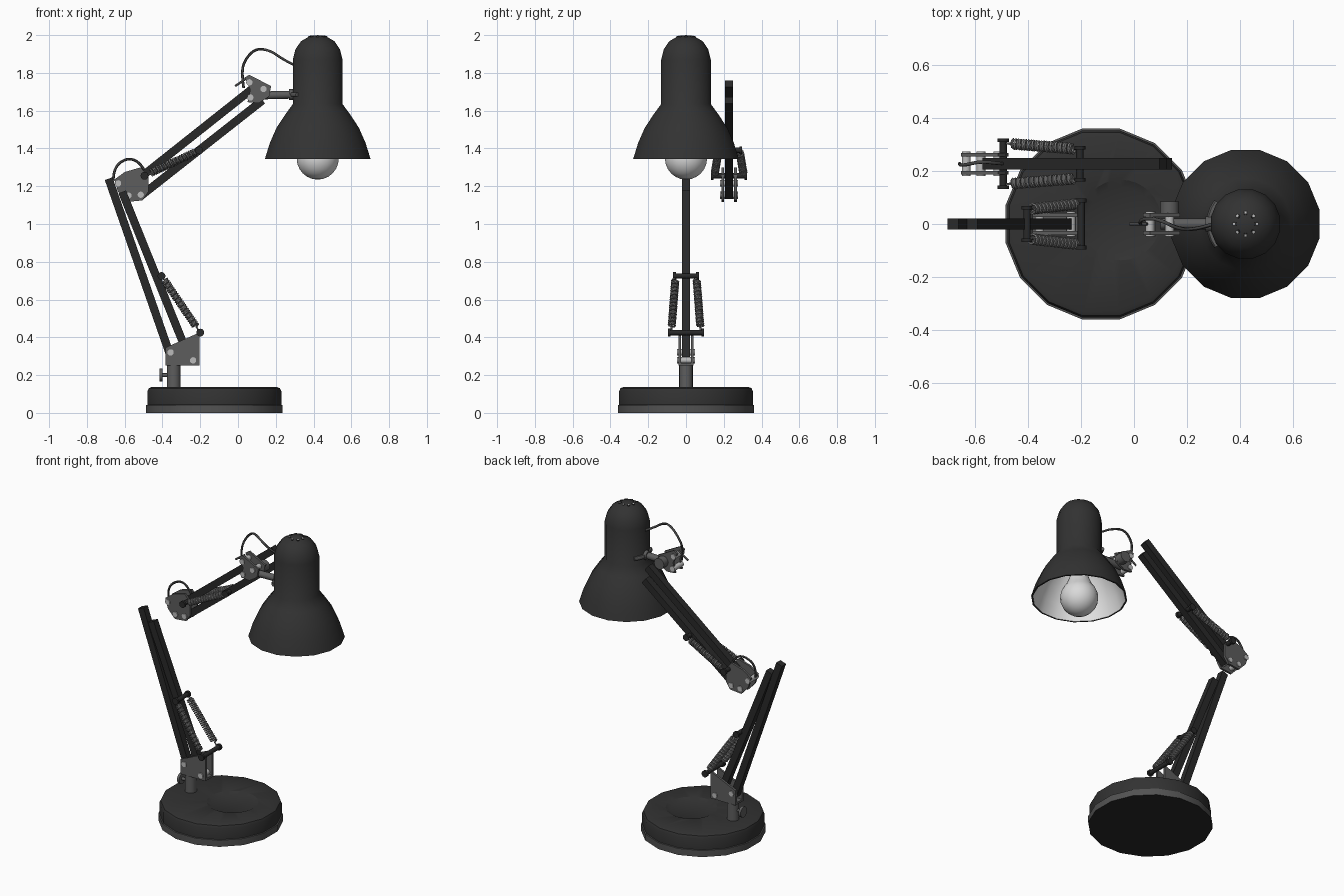
import bpy, bmesh, math
from mathutils import Vector, Matrix

cube = bpy.data.objects.get("Cube")
if cube:
    bpy.data.objects.remove(cube, do_unlink=True)


def material(name, v):
    m = bpy.data.materials.new(name)
    m.use_nodes = True
    colour = (v, v, v, 1)
    m.diffuse_color = colour
    m.node_tree.nodes["Principled BSDF"].inputs["Base Color"].default_value = colour
    return m


BLACK = material("black paint", 0.032)
BAR = material("black arm", 0.022)
GREY = material("grey metal", 0.11)
RIM = material("rim grey", 0.085)
SPRING = material("spring steel", 0.2)
BOLT = material("light bolt", 0.5)
CABLE = material("cable grey", 0.06)
WHITE = material("white enamel", 0.8)
GLASS = material("bulb glass", 0.7)

ARM_Y = 0.228


def finish(name, bm, mats, angle=40):
    bmesh.ops.recalc_face_normals(bm, faces=bm.faces)
    me = bpy.data.meshes.new(name)
    bm.to_mesh(me)
    bm.free()
    for m in mats:
        me.materials.append(m)
    ob = bpy.data.objects.new(name, me)
    bpy.context.collection.objects.link(ob)
    smooth(ob, angle)
    return ob


def smooth(ob, angle):
    bpy.ops.object.select_all(action='DESELECT')
    ob.select_set(True)
    bpy.context.view_layer.objects.active = ob
    bpy.ops.object.shade_smooth_by_angle(angle=math.radians(angle))


def lathe(name, profile, centre, mats, pick=lambda i: 0, sides=16):
    """Spin an (r, z) profile; sides sit flat towards the axes."""
    bm = bmesh.new()
    rings = []
    for r, z in profile:
        if r == 0:
            rings.append([bm.verts.new((centre[0], centre[1], z))])
            continue
        ring = []
        for k in range(sides):
            a = 2 * math.pi * (k + 0.5) / sides
            ring.append(bm.verts.new((centre[0] + r * math.cos(a), centre[1] + r * math.sin(a), z)))
        rings.append(ring)
    for i, (a, b) in enumerate(zip(rings, rings[1:])):
        for k in range(sides):
            n = (k + 1) % sides
            quad = [a[k % len(a)], a[n % len(a)], b[n % len(b)], b[k % len(b)]]
            bm.faces.new(list(dict.fromkeys(quad))).material_index = pick(i)
    return finish(name, bm, mats)


def rod(name, p, q, r, mat, sides=12, r2=None):
    p, q = Vector(p), Vector(q)
    d = q - p
    bm = bmesh.new()
    bmesh.ops.create_cone(bm, cap_ends=True, segments=sides, radius1=r,
                          radius2=r if r2 is None else r2, depth=d.length)
    bm.transform(Matrix.Translation((p + q) / 2) @ d.to_track_quat('Z', 'Y').to_matrix().to_4x4())
    return finish(name, bm, [mat])


def bar(name, p, q, y, w=0.043):
    """Square bar between two (x, z) points."""
    dx, dz = q[0] - p[0], q[1] - p[1]
    bm = bmesh.new()
    bmesh.ops.create_cube(bm, size=1)
    bm.transform(Matrix.Translation(((p[0] + q[0]) / 2, y, (p[1] + q[1]) / 2))
                 @ Matrix.Rotation(math.atan2(dx, dz), 4, 'Y')
                 @ Matrix.Diagonal((w, w, math.hypot(dx, dz), 1)))
    return finish(name, bm, [BAR])


def plate(name, outline, y, t, mat):
    bm = bmesh.new()
    f = bm.faces.new([bm.verts.new((x, y - t / 2, z)) for x, z in outline])
    ext = bmesh.ops.extrude_face_region(bm, geom=[f])["geom"]
    bmesh.ops.translate(bm, vec=(0, t, 0), verts=[v for v in ext if isinstance(v, bmesh.types.BMVert)])
    return finish(name, bm, [mat])


def clevis(name, outline, y, bolts):
    """Two side plates with bolts running through both."""
    for side, s in (("front", -1), ("back", 1)):
        plate(f"{name}_{side}_plate", outline, y + s * 0.034, 0.014, GREY)
    for i, (x, z) in enumerate(bolts):
        rod(f"{name}_bolt_{i + 1}", (x, y - 0.047, z), (x, y + 0.047, z), 0.017, BOLT)


def tube(name, pts, r, mat, kind='POLY', res=0):
    cu = bpy.data.curves.new(name, 'CURVE')
    cu.dimensions = '3D'
    cu.bevel_depth = r
    cu.bevel_resolution = res
    cu.use_fill_caps = True
    cu.resolution_u = 6
    sp = cu.splines.new(kind)
    sp.points.add(len(pts) - 1)
    for pt, co in zip(sp.points, pts):
        pt.co = (*co, 1)
    if kind == 'NURBS':
        sp.order_u = 3
        sp.use_endpoint_u = True
    cu.materials.append(mat)
    ob = bpy.data.objects.new(name, cu)
    bpy.context.collection.objects.link(ob)
    bpy.ops.object.select_all(action='DESELECT')
    ob.select_set(True)
    bpy.context.view_layer.objects.active = ob
    bpy.ops.object.convert(target='MESH')
    smooth(bpy.context.object, 60)


def spring(name, p, q, turns=24, r=0.018):
    p, q = Vector(p), Vector(q)
    d = q - p
    u = d.normalized().cross(Vector((0, 1, 0))).normalized()
    v = d.normalized().cross(u)
    n = turns * 8
    coil = []
    for i in range(n + 1):
        a = 2 * math.pi * i / 8
        coil.append(p + d * (0.08 + 0.8 * i / n) + (u * math.cos(a) + v * math.sin(a)) * r)
    tube(name, [p, p + d * 0.07] + coil + [p + d * 0.9, q], 0.005, SPRING)


def spring_pair(name, narrow, wide, y):
    """Springs on both sides of an arm, hung on two cross pins."""
    for tag, (x, z), half in (("narrow", narrow, 0.068), ("wide", wide, 0.096)):
        rod(f"{name}_{tag}_pin", (x, y - half, z), (x, y + half, z), 0.014, BAR)
        for s in (-1, 1):
            rod(f"{name}_{tag}_pin_cap", (x, y + s * (half - 0.014), z), (x, y + s * half, z), 0.021, BAR)
    for side, s in (("front", -1), ("back", 1)):
        spring(f"{name}_{side}_spring", (narrow[0], y + s * 0.055, narrow[1]),
               (wide[0], y + s * 0.078, wide[1]))


# Weighted base with a shallow tray
BASE = (-0.125, 0)
lathe("base_rim", [(0, 0), (0.368, 0), (0.368, 0.042), (0.35, 0.045), (0, 0.045)], BASE,
      [RIM, BAR], lambda i: 1 if i == 0 else 0)
base = lathe("base_body", [(0, 0.04), (0.361, 0.04), (0.361, 0.115), (0.354, 0.13), (0.338, 0.137), (0, 0.137)],
             BASE, [BLACK])
cutter = rod("tray_cutter", (-0.05, 0.015, 0.124), (-0.05, 0.015, 0.15), 0.125, BLACK, 32, 0.18)
cutter.hide_render = True
cut = base.modifiers.new("tray", 'BOOLEAN')
cut.operation = 'DIFFERENCE'
cut.object = cutter
bpy.context.view_layer.objects.active = base
bpy.ops.object.modifier_apply(modifier="tray")
bpy.data.objects.remove(cutter, do_unlink=True)
smooth(base, 30)

# Swivel post and thumb screw
rod("post", (-0.34, 0, 0.13), (-0.34, 0, 0.26), 0.036, GREY, 16)
rod("thumb_screw_shaft", (-0.41, 0, 0.2), (-0.34, 0, 0.2), 0.01, GREY)
rod("thumb_screw_knob", (-0.416, 0, 0.2), (-0.4, 0, 0.2), 0.034, GREY)

# Lower arm
clevis("base_bracket", [(-0.385, 0.25), (-0.205, 0.25), (-0.205, 0.425), (-0.385, 0.345)], 0,
       [(-0.357, 0.32), (-0.238, 0.278)])
plate("base_bracket_floor", [(-0.385, 0.25), (-0.205, 0.25), (-0.205, 0.264), (-0.385, 0.264)], 0, 0.06, GREY)
bar("lower_arm_outer_bar", (-0.357, 0.3), (-0.685, 1.24), 0)
bar("lower_arm_inner_bar", (-0.25, 0.27), (-0.613, 1.17), 0)
spring_pair("lower_arm", (-0.405, 0.725), (-0.2, 0.425), 0)

# Elbow and upper arm
clevis("elbow", [(-0.655, 1.235), (-0.6, 1.275), (-0.515, 1.3), (-0.475, 1.25), (-0.475, 1.17),
                 (-0.505, 1.125), (-0.585, 1.117), (-0.635, 1.17)], ARM_Y,
       [(-0.635, 1.215), (-0.58, 1.15), (-0.515, 1.155)])
bar("upper_arm_top_bar", (-0.56, 1.212), (0.11, 1.743), ARM_Y)
bar("upper_arm_bottom_bar", (-0.515, 1.148), (0.13, 1.655), ARM_Y)
spring_pair("upper_arm", (-0.205, 1.39), (-0.495, 1.255), ARM_Y)
tube("elbow_cable", [(-0.66, ARM_Y, 1.23), (-0.66, ARM_Y - 0.01, 1.3), (-0.58, ARM_Y + 0.01, 1.355),
                     (-0.505, ARM_Y, 1.315), (-0.48, ARM_Y, 1.25)], 0.007, CABLE, 'NURBS', 1)

# Head bracket and shade mount
clevis("head_bracket", [(0.035, 1.775), (0.06, 1.79), (0.175, 1.73), (0.165, 1.675),
                        (0.11, 1.64), (0.05, 1.645), (0.065, 1.71)], 0,
       [(0.06, 1.75), (0.135, 1.715), (0.065, 1.67)])
rod("head_knob", (0.135, 0.04, 1.7), (0.135, 0.085, 1.7), 0.036, GREY)
rod("head_stem", (0.1, 0, 1.68), (0.3, 0, 1.685), 0.021, GREY)
rod("head_stem_collar", (0.27, 0, 1.685), (0.3, 0, 1.685), 0.029, GREY)
CX = 0.422
arc = [(CX + 0.136 * math.cos(a), 0.136 * math.sin(a))
       for a in (math.radians(142 + 76 * i / 6) for i in range(7))]
tube("shade_mount", [(x, y, 1.685) for x, y in arc], 0.013, GREY, res=1)
tube("head_cable", [(0.3, 0, 1.84), (0.24, -0.02, 1.87), (0.17, -0.02, 1.92), (0.09, 0.02, 1.93),
                    (0.03, 0.02, 1.86), (0.02, 0, 1.79), (0.03, 0, 1.72)], 0.007, CABLE, 'NURBS', 1)
rod("cable_clip", (-0.015, 0, 1.73), (0.05, 0, 1.775), 0.006, CABLE)

# Shade: black outside, white inside
outer = [(0, 2.0), (0.045, 1.993), (0.09, 1.968), (0.12, 1.925), (0.134, 1.87), (0.134, 1.635),
         (0.175, 1.58), (0.222, 1.51), (0.258, 1.43), (0.277, 1.37), (0.285, 1.345)]
inner = [(max(r - 0.01, 0), z - (0.01 if z > 1.9 else 0)) for r, z in reversed(outer)]
inner[-1] = (0, 1.988)
lathe("shade", outer + inner, (CX, 0), [BLACK, WHITE], lambda i: 1 if i >= len(outer) else 0)
for i in range(8):
    a = math.pi * i / 4
    d = Vector((math.cos(a), math.sin(a), 0))
    spot = Vector((CX, 0, 1.994)) + d * 0.043
    up = Vector((d.x * 0.3, d.y * 0.3, 1)).normalized()
    rod(f"vent_{i + 1}", spot - up * 0.006, spot + up * 0.001, 0.01, BAR, 8)
    rod(f"vent_light_{i + 1}", spot - up * 0.005, spot + up * 0.002, 0.005, BOLT, 8)

# Bulb and socket
bulb = [(0.113 * math.sin(t), 1.348 - 0.113 * math.cos(t))
        for t in (math.pi * i / 12 for i in range(10))]
lathe("bulb", bulb + [(0.055, 1.49), (0.045, 1.56), (0, 1.56)], (CX, 0), [GLASS], sides=20)
rod("bulb_socket", (CX, 0, 1.55), (CX, 0, 1.9), 0.055, WHITE, 16)
